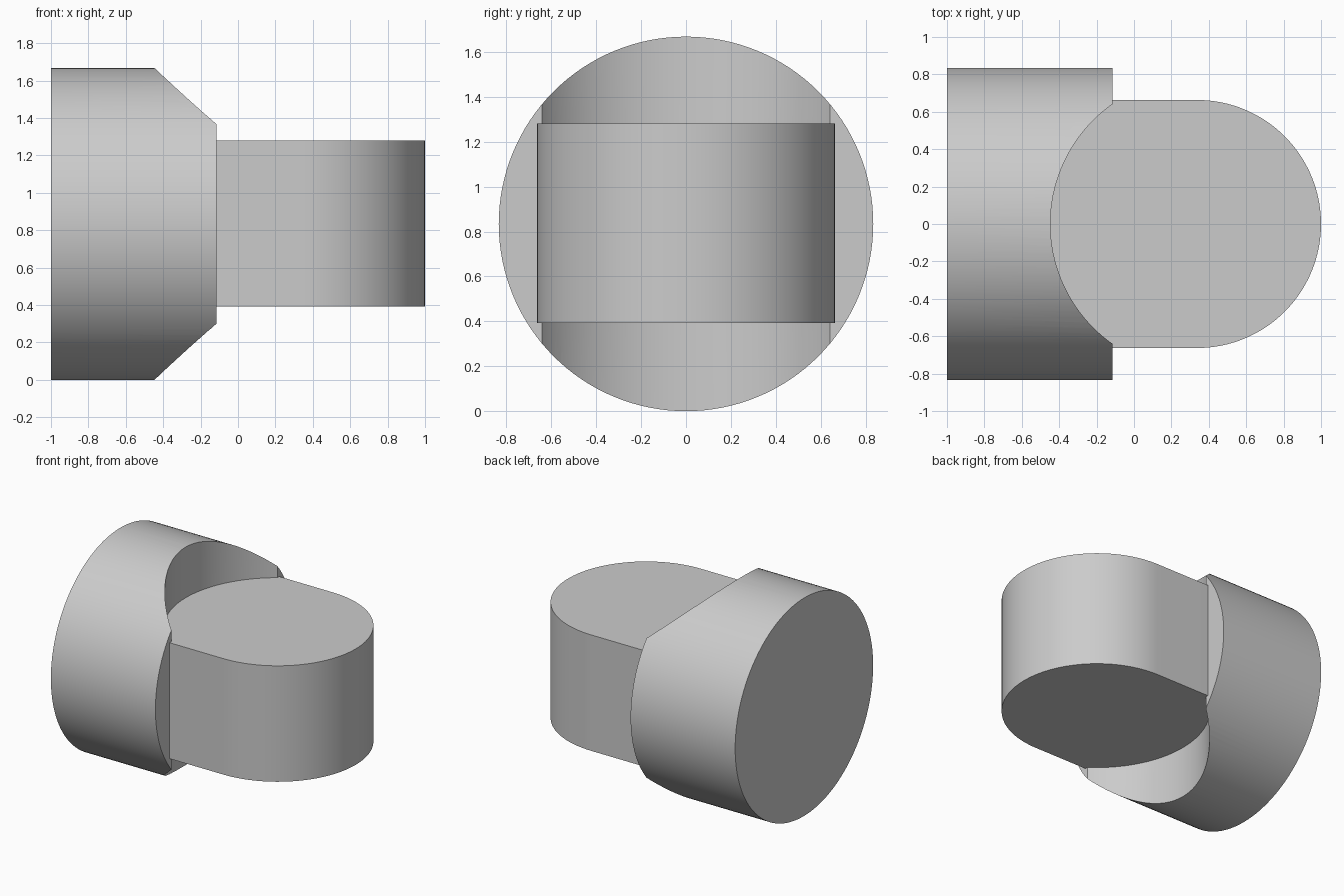
import bpy, bmesh, math

if "Cube" in bpy.data.objects:
    bpy.data.objects.remove(bpy.data.objects["Cube"], do_unlink=True)

SEG = 128
MID = 0.834                 # axis height and barrel radius
PIVOT = 0.337               # centre of the tongue's rounded end
TONGUE_R, POCKET_R = 0.663, 0.784
SHOULDER = -0.115           # flat face of the barrel

grey = bpy.data.materials.new("plain grey")
grey.use_nodes = True
grey.diffuse_color = (0.6, 0.6, 0.6, 1)
grey.node_tree.nodes["Principled BSDF"].inputs["Base Color"].default_value = (0.6, 0.6, 0.6, 1)


def arc(cx, r, start, end, steps):
    """Points on an arc around (cx, 0)."""
    return [(cx + r * math.cos(a), r * math.sin(a))
            for a in (start + (end - start) * i / steps for i in range(steps + 1))]


def extrude(name, outline, place, depth):
    """Extrude a closed 2D outline; place maps (u, v) to 3D."""
    bm = bmesh.new()
    face = bm.faces.new([bm.verts.new(place(u, v)) for u, v in outline])
    new = bmesh.ops.extrude_face_region(bm, geom=[face])["geom"]
    bmesh.ops.translate(bm, vec=depth, verts=[g for g in new if isinstance(g, bmesh.types.BMVert)])
    bmesh.ops.recalc_face_normals(bm, faces=bm.faces)
    mesh = bpy.data.meshes.new(name)
    bm.to_mesh(mesh)
    bm.free()
    mesh.materials.append(grey)
    obj = bpy.data.objects.new(name, mesh)
    bpy.context.collection.objects.link(obj)
    return obj


def combine(target, tool, operation):
    """Apply a boolean and discard the tool."""
    mod = target.modifiers.new(operation.lower(), "BOOLEAN")
    mod.operation, mod.object, mod.solver = operation, tool, "EXACT"
    bpy.context.view_layer.objects.active = target
    bpy.ops.object.modifier_apply(modifier=mod.name)
    bpy.data.objects.remove(tool, do_unlink=True)


# Round barrel lying along x
barrel = extrude("barrel_with_tongue", arc(0, MID, 0, math.tau, SEG)[:-1],
                 lambda u, v: (-1, u, MID + v), (SHOULDER + 1, 0, 0))

# Curved clearance pocket through the barrel's inner end
pocket = extrude("pocket_cutter", arc(PIVOT, POCKET_R, 0, math.tau, SEG)[:-1],
                 lambda u, v: (u, v, -0.5), (0, 0, 3))
combine(barrel, pocket, "DIFFERENCE")

# Flat tongue with a rounded end, rooted inside the barrel
outline = arc(PIVOT, TONGUE_R, -math.pi / 2, math.pi / 2, SEG // 2)
outline += [(-0.6, TONGUE_R), (-0.6, -TONGUE_R)]
tongue = extrude("tongue", outline, lambda u, v: (u, v, 0.393), (0, 0, 0.887))
combine(barrel, tongue, "UNION")

# Smooth curved walls, sharp rims
bpy.ops.object.select_all(action="DESELECT")
barrel.select_set(True)
bpy.context.view_layer.objects.active = barrel
bpy.ops.object.shade_smooth_by_angle(angle=math.radians(30))
